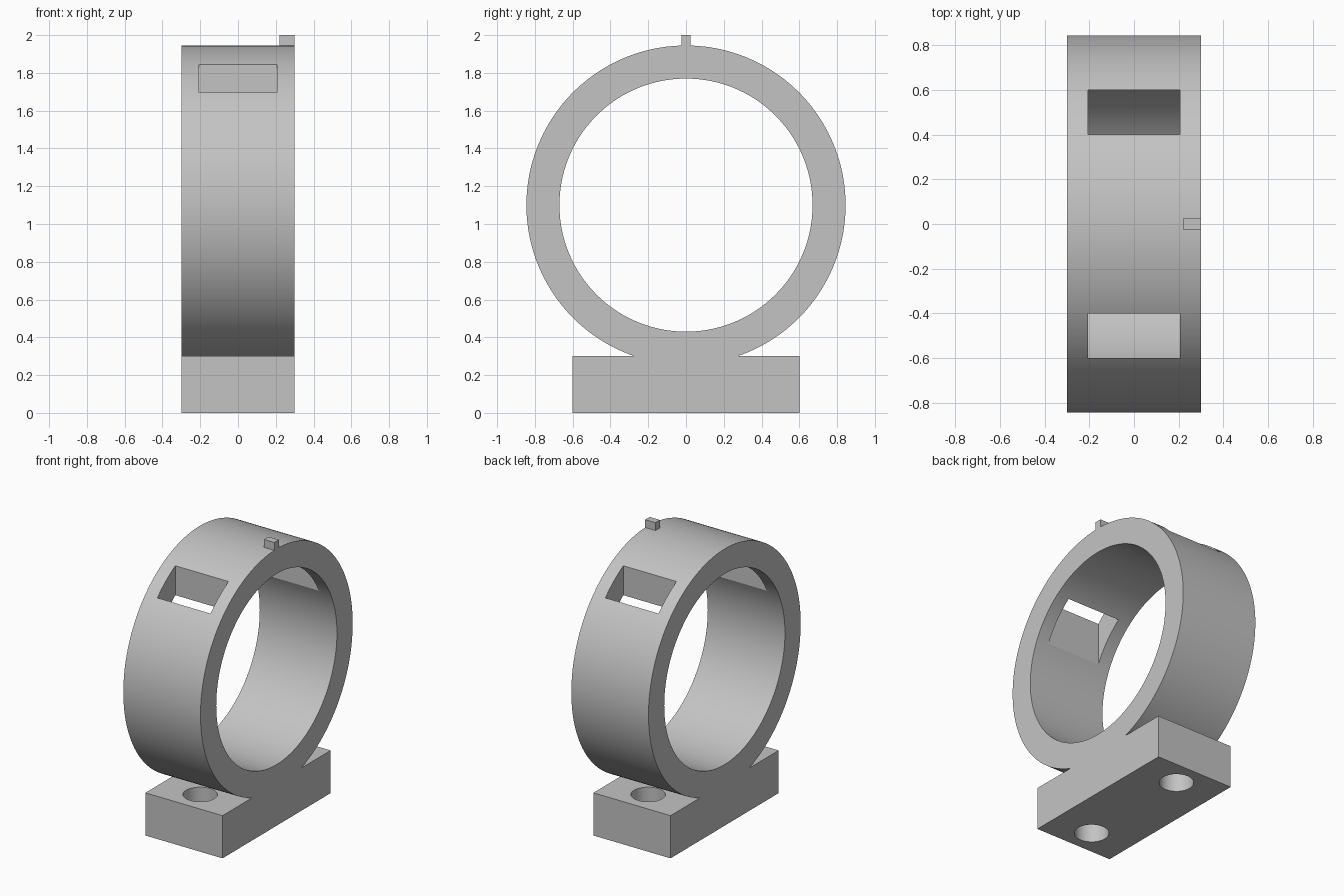
import bpy
import math

cube = bpy.data.objects.get("Cube")
if cube:
    bpy.data.objects.remove(cube, do_unlink=True)

HALF_WIDTH = 0.3
RING_Z = 1.1
OUTER, INNER = 0.845, 0.67
BASE_TOP = 0.3

grey = bpy.data.materials.new("light grey")
grey.use_nodes = True
grey.diffuse_color = (0.55, 0.55, 0.55, 1)
grey.node_tree.nodes["Principled BSDF"].inputs["Base Color"].default_value = (0.55, 0.55, 0.55, 1)


def finish(obj, name):
    obj.name = name
    bpy.ops.object.transform_apply(location=True, rotation=True, scale=True)
    obj.data.materials.append(grey)
    return obj


def box(name, low, high):
    centre = [(a + b) / 2 for a, b in zip(low, high)]
    bpy.ops.mesh.primitive_cube_add(size=1, location=centre)
    obj = bpy.context.object
    obj.scale = [b - a for a, b in zip(low, high)]
    return finish(obj, name)


def cylinder(name, radius, depth, location, sides, along_x=False):
    bpy.ops.mesh.primitive_cylinder_add(
        vertices=sides, radius=radius, depth=depth, location=location,
        rotation=(0, math.pi / 2 if along_x else 0, 0))
    return finish(bpy.context.object, name)


def combine(target, tool, operation):
    """Apply a boolean and discard the tool object."""
    mod = target.modifiers.new(operation, "BOOLEAN")
    mod.operation, mod.object, mod.solver = operation, tool, "EXACT"
    graph = bpy.context.evaluated_depsgraph_get()
    mesh = bpy.data.meshes.new_from_object(target.evaluated_get(graph))
    target.modifiers.clear()
    target.data = mesh
    bpy.data.objects.remove(tool, do_unlink=True)


# Ring body joined to the base block and the locating pin
ring = cylinder("ring_mount", OUTER, 2 * HALF_WIDTH, (0, 0, RING_Z), 160, True)
combine(ring, box("base_block", (-HALF_WIDTH, -0.6, 0), (HALF_WIDTH, 0.6, BASE_TOP)), "UNION")
combine(ring, box("locating_pin", (0.22, -0.025, 1.85), (HALF_WIDTH, 0.025, 2)), "UNION")

# Bore through the ring
combine(ring, cylinder("bore", INNER, 1, (0, 0, RING_Z), 160, True), "DIFFERENCE")

# Vertical strap slots and mounting holes, front and back
for side in (-1, 1):
    y_low, y_high = sorted((0.4 * side, 0.6 * side))
    combine(ring, box("slot", (-0.207, y_low, 1.2), (0.207, y_high, 2.1)), "DIFFERENCE")
    combine(ring, cylinder("hole", 0.11, 0.4, (0, 0.42 * side, 0.11), 48), "DIFFERENCE")

# Smooth curved walls, crisp edges
bpy.ops.object.select_all(action="DESELECT")
ring.select_set(True)
bpy.context.view_layer.objects.active = ring
bpy.ops.object.shade_smooth_by_angle(angle=math.radians(25))
